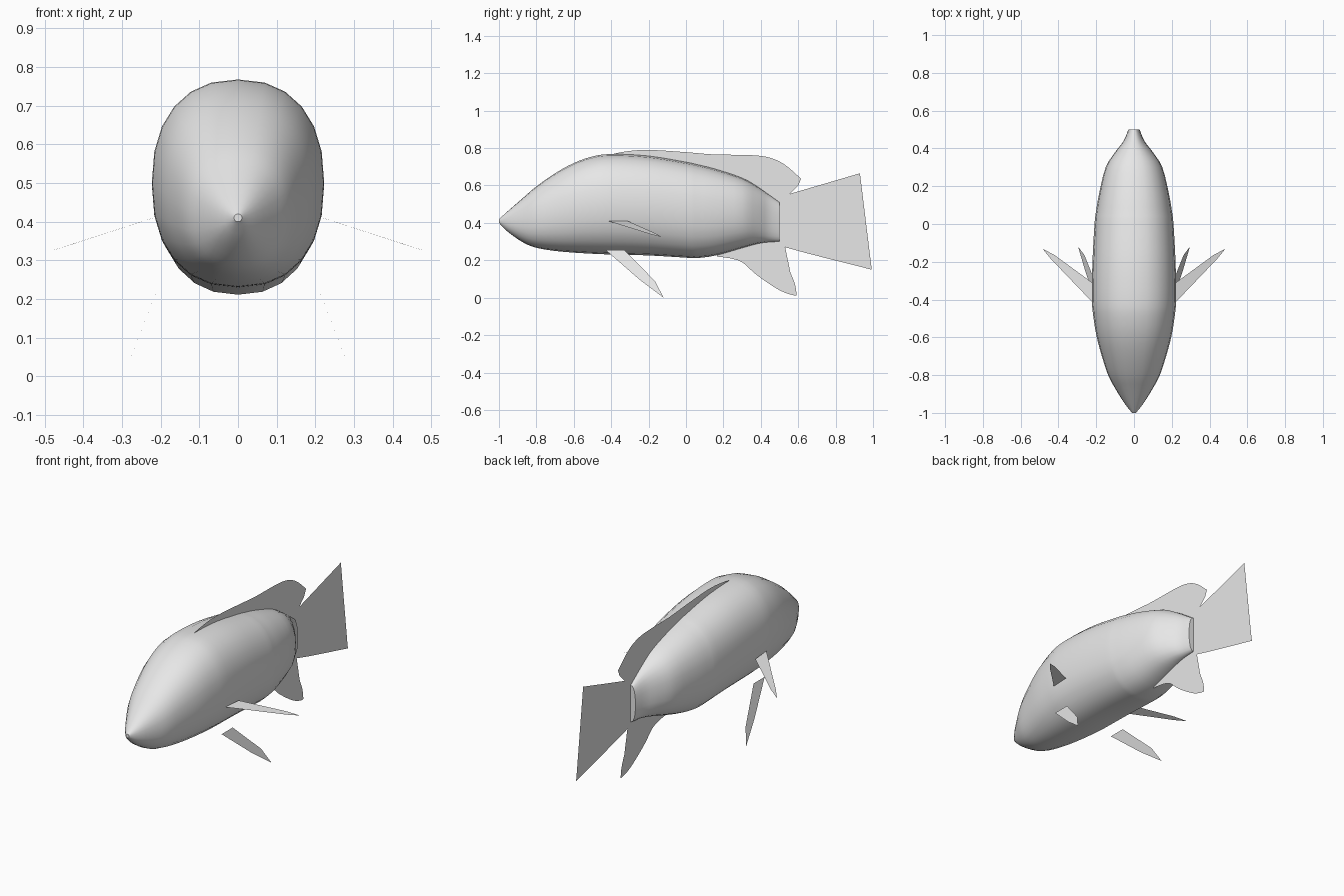
import bpy, bmesh, math
from mathutils import Vector

cube = bpy.data.objects.get("Cube")
if cube:
    bpy.data.objects.remove(cube, do_unlink=True)

grey = bpy.data.materials.new("plain_grey")
grey.use_nodes = True
grey.diffuse_color = (0.8, 0.8, 0.8, 1)
grey.node_tree.nodes["Principled BSDF"].inputs["Base Color"].default_value = (0.8, 0.8, 0.8, 1)


def smooth_run(points, steps):
    """Catmull-Rom curve through the points, ends included."""
    pts = [Vector(p) for p in points]
    if len(pts) < 3:
        return pts
    ext = [pts[0]] + pts + [pts[-1]]
    out = []
    for a, b, c, d in zip(ext, ext[1:], ext[2:], ext[3:]):
        for i in range(steps):
            t = i / steps
            out.append(b + (c - a) * (t / 2)
                       + (a * 2 - b * 5 + c * 4 - d) * (t * t / 2)
                       + (b * 3 - a - c * 3 + d) * (t ** 3 / 2))
    return out + [pts[-1]]


def finish(name, bm):
    mesh = bpy.data.meshes.new(name)
    bm.to_mesh(mesh)
    bm.free()
    mesh.materials.append(grey)
    obj = bpy.data.objects.new(name, mesh)
    bpy.context.collection.objects.link(obj)
    return obj


def sheet(name, points):
    """Thin single-surface fin from an outline."""
    bm = bmesh.new()
    bm.faces.new([bm.verts.new(p) for p in points])
    bmesh.ops.triangulate(bm, faces=bm.faces[:])
    return finish(name, bm)


def centre_fin(name, runs):
    """Fin in the middle plane; each run is smooth, corners fall between runs."""
    outline = [p for run in runs for p in smooth_run([(y, z, 0) for y, z in run], 4)]
    return sheet(name, [(0, p.x, p.y) for p in outline])


def signed_power(v, p):
    return math.copysign(abs(v) ** p, v)


# Body: rounded rings along the length (y, bottom, top, half width)
stations = [
    (-1.0, .40, .42, .01), (-.95, .35, .465, .05), (-.87, .295, .535, .1),
    (-.8, .267, .595, .137), (-.7, .25, .665, .17), (-.6, .241, .72, .197),
    (-.5, .235, .755, .214), (-.4, .231, .768, .223), (-.2, .226, .758, .22),
    (0, .214, .725, .209), (.06, .212, .712, .202), (.16, .226, .687, .185),
    (.3, .266, .64, .15), (.38, .288, .595, .1), (.44, .297, .553, .055),
    (.5, .30, .51, .03),
]
SIDES = 24
bm = bmesh.new()
rings = []
for s in smooth_run(stations, 3):
    y, low, high, half = s
    ring = []
    for i in range(SIDES):
        a = math.tau * i / SIDES
        x = half * signed_power(math.sin(a), .87)
        z = (low + high) / 2 + (high - low) / 2 * signed_power(math.cos(a), .87)
        ring.append(bm.verts.new((x, y, z)))
    rings.append(ring)
for r, q in zip(rings, rings[1:]):
    for i in range(SIDES):
        j = (i + 1) % SIDES
        bm.faces.new((r[i], r[j], q[j], q[i]))
bm.faces.new(rings[0])
bm.faces.new(rings[-1])
bmesh.ops.recalc_face_normals(bm, faces=bm.faces[:])
body = finish("body", bm)
bpy.ops.object.select_all(action='DESELECT')
body.select_set(True)
bpy.context.view_layer.objects.active = body
bpy.ops.object.shade_smooth_by_angle(angle=math.radians(40))

# Fins on the middle plane
centre_fin("dorsal_fin", [
    [(-.42, .762), (-.32, .782), (-.2, .79), (0, .778), (.15, .766), (.35, .762),
     (.45, .748), (.53, .71), (.615, .636)],
    [(.6, .6), (.555, .555)],
    [(.5, .5), (.3, .61), (0, .7), (-.3, .745)],
])
centre_fin("tail_fin", [
    [(.48, .49), (.555, .555)],
    [(.93, .665), (.925, .645), (.88, .57), (.78, .49), (.743, .415),
     (.765, .35), (.83, .265), (.91, .205), (.993, .16)],
    [(.993, .15), (.53, .27), (.48, .31)],
])
centre_fin("anal_fin", [
    [(.48, .32), (.53, .272)],
    [(.525, .235), (.55, .155), (.58, .08), (.59, .025), (.58, .012),
     (.5, .04), (.38, .12), (.3, .19), (.24, .21), (.165, .22)],
    [(.165, .25), (.3, .29)],
])

# Paired side fins
pectoral = [(.215, -.42, .411), (.222, -.31, .409), (.42, -.165, .345),
            (.485, -.13, .324), (.44, -.185, .338)]
pelvic = [(.197, -.43, .255), (.197, -.33, .255), (.262, -.165, .088),
          (.296, -.12, 0), (.258, -.25, .098)]
for side, sign in (("left", 1), ("right", -1)):
    for name, outline in (("pectoral_fin", pectoral), ("pelvic_fin", pelvic)):
        sheet(f"{side}_{name}", [(x * sign, y, z) for x, y, z in outline])
